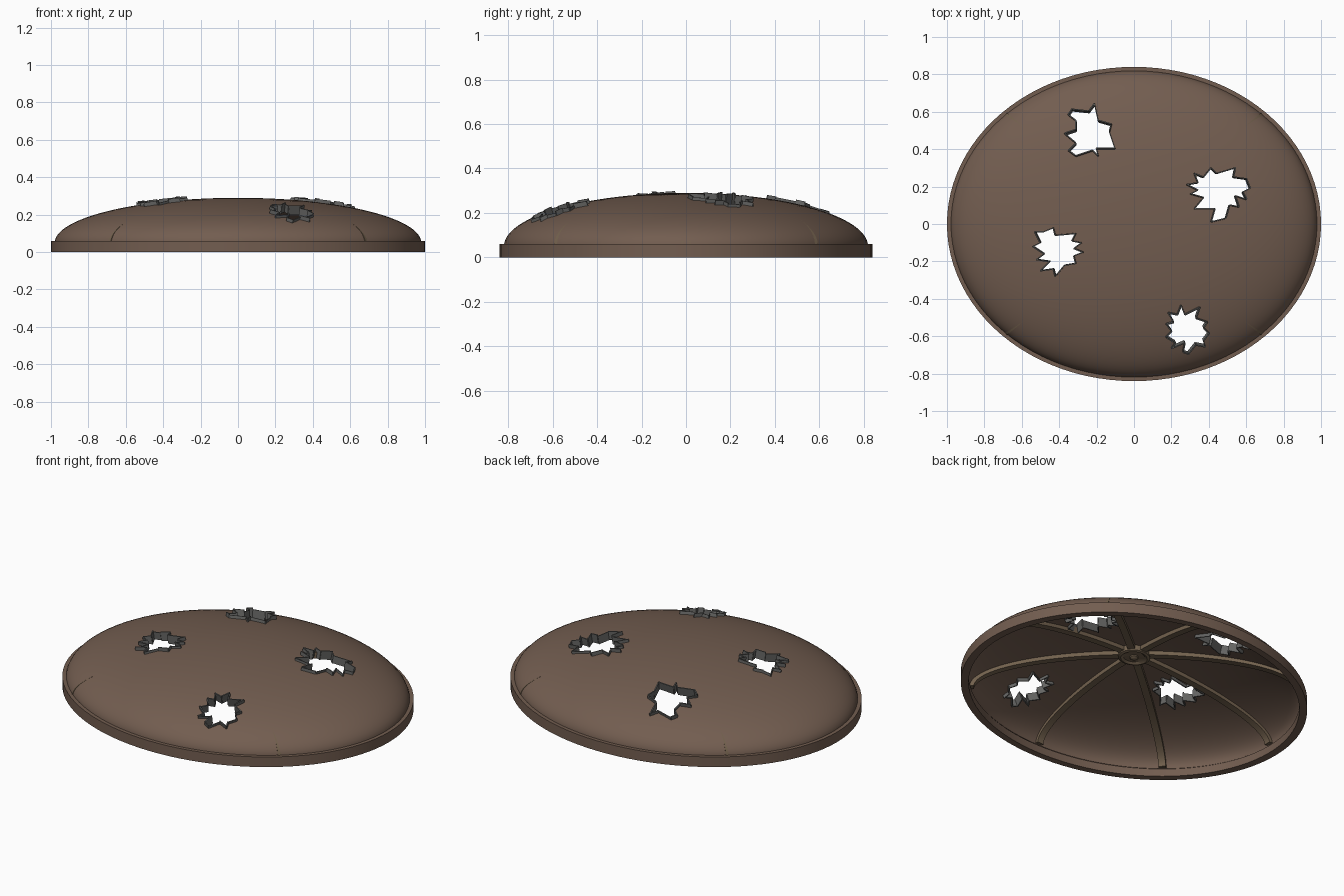
import bpy, bmesh
from math import sin, cos, pi, sqrt
from mathutils import Vector

if "Cube" in bpy.data.objects:
    bpy.data.objects.remove(bpy.data.objects["Cube"])

RX, RY, H, Z0, THICK = 0.98, 0.82, 0.24, 0.05, 0.018


def material(name, rgb):
    m = bpy.data.materials.new(name)
    m.diffuse_color = (*rgb, 1)
    m.use_nodes = True
    m.node_tree.nodes["Principled BSDF"].inputs["Base Color"].default_value = m.diffuse_color
    return m


BROWN = material("brown_shell", (0.17, 0.11, 0.08))
BRONZE = material("bronze_ribs", (0.17, 0.12, 0.075))
GREY = material("torn_grey", (0.13, 0.13, 0.125))


def make(name, verts, faces, mat, smooth=True):
    me = bpy.data.meshes.new(name)
    me.from_pydata(verts, [], faces)
    bm = bmesh.new()
    bm.from_mesh(me)
    bmesh.ops.remove_doubles(bm, verts=bm.verts, dist=1e-5)
    bmesh.ops.recalc_face_normals(bm, faces=bm.faces)
    bm.to_mesh(me)
    bm.free()
    me.materials.append(mat)
    ob = bpy.data.objects.new(name, me)
    bpy.context.collection.objects.link(ob)
    if smooth:
        bpy.ops.object.select_all(action='DESELECT')
        bpy.context.view_layer.objects.active = ob
        ob.select_set(True)
        bpy.ops.object.shade_smooth_by_angle(angle=0.6)
    return ob


def lathe(name, profile, mat, sy, n=96, closed=True):
    """Spin a closed (r, z) profile into an elliptical ring."""
    k = len(profile)
    verts = [(r * cos(2 * pi * i / n), sy * r * sin(2 * pi * i / n), z)
             for i in range(n) for r, z in profile]
    faces = [(i * k + j, (i + 1) % n * k + j, (i + 1) % n * k + (j + 1) % k, i * k + (j + 1) % k)
             for i in range(n) for j in range(k if closed else k - 1)]
    return make(name, verts, faces, mat)


def surf(x, y):
    return Z0 + H * sqrt(max(0, 1 - (x / RX) ** 2 - (y / RY) ** 2))


# Dome shell: outer arc out, inner arc back, joined on the axis
arc = [i / 24 * pi / 2 for i in range(25)]
outer = [(RX * sin(a), Z0 + H * cos(a)) for a in arc]
inner = [((RX - THICK) * sin(a), Z0 + (H - THICK) * cos(a)) for a in reversed(arc)]
dome = lathe("dome_shell", outer + inner, BROWN, RY / RX, closed=False)

# Rim band
lathe("rim_band", [(1, 0), (1, 0.06), (0.975, 0.06), (0.955, 0.045), (0.955, 0)], BROWN, 0.84)

# Torn holes, outlines in hundredths of a unit seen from above
hole_back = [-21, 64, -19, 55, -12, 53, -13, 49, -10, 40, -20, 40, -19, 36, -22, 39, -31, 36,
             -35, 39, -31, 43, -37, 48, -31, 50, -31, 55, -35, 58, -33, 61, -24, 60]
hole_right = [44, 27, 54, 30, 53, 25, 60, 24, 62, 19, 58, 17, 60, 13, 54, 15, 56, 9, 51, 10,
              49, 3, 41, 1, 43, 8, 32, 8, 37, 14, 30, 16, 34, 18, 28, 21, 34, 22, 32, 27, 37, 25, 41, 30]
hole_left = [-43, -2, -42, -6, -31, -5, -33, -9, -28, -10, -32, -13, -27, -15, -32, -17, -31, -21,
             -37, -22, -42, -28, -43, -24, -50, -25, -45, -20, -52, -19, -48, -16, -54, -12,
             -50, -10, -53, -4, -48, -4]
hole_front = [25, -43, 27, -48, 35, -44, 33, -50, 39, -52, 37, -55, 40, -58, 37, -62, 38, -65,
              33, -64, 29, -69, 26, -68, 27, -63, 20, -66, 22, -63, 17, -60, 20, -57, 17, -53,
              21, -52, 18, -47, 23, -48]


def torn_hole(tag, nums):
    pts = [(nums[i] / 100, nums[i + 1] / 100) for i in range(0, len(nums), 2)]
    n = len(pts)
    cx, cy = sum(p[0] for p in pts) / n, sum(p[1] for p in pts) / n
    nrm = Vector((cx / RX ** 2, cy / RY ** 2, (surf(cx, cy) - Z0) / H ** 2)).normalized()
    base = [Vector((x, y, surf(x, y) - THICK / 2)) for x, y in pts]

    # Cutter prism along the local surface normal
    vs = [p - nrm * 0.12 for p in base] + [p + nrm * 0.12 for p in base]
    sides = [(i, (i + 1) % n, n + (i + 1) % n, n + i) for i in range(n)]
    cut = make("cutter_" + tag, vs, sides + [tuple(range(n)), tuple(range(n, 2 * n))], GREY, False)
    bm = bmesh.new()
    bm.from_mesh(cut.data)
    bmesh.ops.triangulate(bm, faces=[f for f in bm.faces if len(f.verts) > 4])
    bm.to_mesh(cut.data)
    bm.free()
    cut.hide_render = True
    mod = dome.modifiers.new("hole_" + tag, 'BOOLEAN')
    mod.operation, mod.object, mod.solver = 'DIFFERENCE', cut, 'EXACT'

    # Ragged torn edge: one flat plate per edge with stepped heights
    wv, wf = [], []
    for i in range(n):
        a, b = base[i], base[(i + 1) % n]
        t = (b - a).cross(nrm).normalized() * 0.003
        lo, hi = nrm * -(0.022 + 0.004 * (i % 2)), nrm * (0.022 + 0.004 * (i % 3))
        k = len(wv)
        wv += [a + lo - t, b + lo - t, b + lo + t, a + lo + t,
               a + hi - t, b + hi - t, b + hi + t, a + hi + t]
        wf += [tuple(k + q for q in f) for f in
               ((0, 1, 2, 3), (4, 5, 6, 7), (0, 1, 5, 4), (1, 2, 6, 5), (2, 3, 7, 6), (3, 0, 4, 7))]
    make("torn_edge_" + tag, wv, wf, GREY, False)
    return cut


cutters = [torn_hole("back", hole_back), torn_hole("right", hole_right),
           torn_hole("left", hole_left), torn_hole("front", hole_front)]

# Bake the holes and remove the cutters
bpy.context.view_layer.update()
dg = bpy.context.evaluated_depsgraph_get()
baked = bpy.data.meshes.new_from_object(dome.evaluated_get(dg))
dome.modifiers.clear()
dome.data = baked
for c in cutters:
    bpy.data.objects.remove(c)

# Eight curved ribs under the shell
for i in range(8):
    a = i * pi / 4
    out = Vector((RX * cos(a), RY * sin(a), 0))
    side = Vector((-out.y, out.x, 0)).normalized() * 0.02
    vs, fs, m = [], [], 25
    for j in range(m):
        u = 0.06 + (pi / 2 - 0.09) * j / (m - 1)
        top = out * sin(u) + Vector((0, 0, Z0 + H * cos(u) - 0.002))
        low = out * (sin(u) * 0.96) + Vector((0, 0, Z0 + (H - 0.04) * cos(u) - 0.002))
        vs += [top - side, top + side, low + side, low - side]
    for j in range(m - 1):
        fs += [(4 * j + q, 4 * j + (q + 1) % 4, 4 * j + 4 + (q + 1) % 4, 4 * j + 4 + q) for q in range(4)]
    fs += [(0, 1, 2, 3), tuple(4 * m - 4 + q for q in range(4))]
    make(f"rib_{i + 1}", vs, fs, BRONZE)

# Centre hub with ring and stud, under the crown
lathe("hub_plate", [(0, 0.28), (0.09, 0.28), (0.09, 0.24), (0.075, 0.235), (0.06, 0.245), (0, 0.245)],
      BRONZE, 0.9, 32, False)
lathe("hub_stud", [(0, 0.25), (0.022, 0.25), (0.022, 0.237), (0.014, 0.23), (0, 0.228)],
      BRONZE, 1, 20, False)
